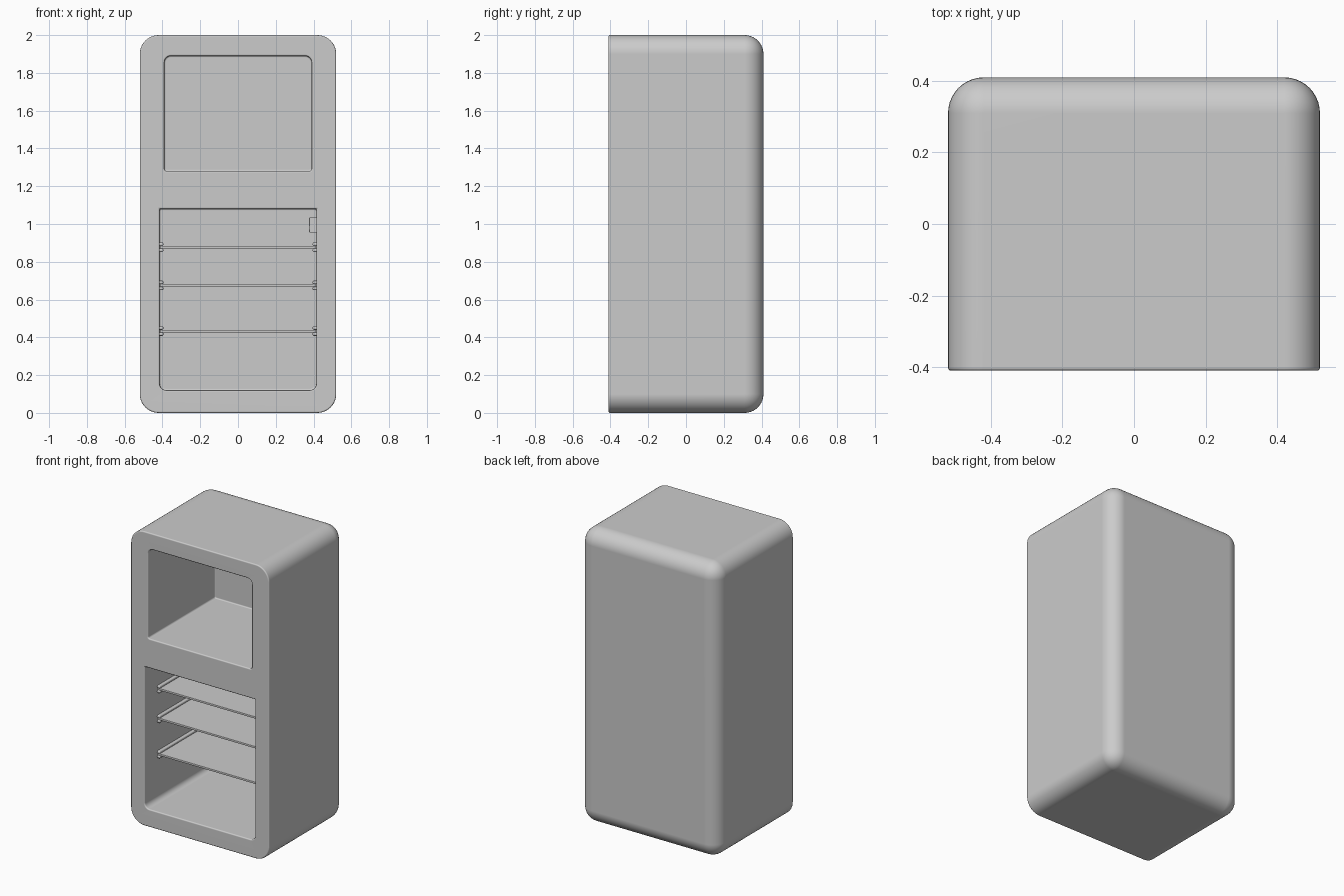
import bpy, bmesh
from mathutils import Vector

if "Cube" in bpy.data.objects:
    bpy.data.objects.remove(bpy.data.objects["Cube"])


def box(name, lo, hi, bevels=()):
    """Box from corner to corner; bevels = [(edge midpoint test, radius, segments)]."""
    lo, hi = Vector(lo), Vector(hi)
    bm = bmesh.new()
    bmesh.ops.create_cube(bm, size=1)
    for v in bm.verts:
        v.co = Vector([(lo[i] + hi[i]) / 2 + v.co[i] * (hi[i] - lo[i]) for i in range(3)])
    mid = (lo + hi) / 2
    for test, radius, segs in bevels:
        edges = [e for e in bm.edges if test(e, (e.verts[0].co + e.verts[1].co) / 2 - mid)]
        bmesh.ops.bevel(bm, geom=edges, offset=radius, offset_type='OFFSET', segments=segs,
                        profile=0.5, affect='EDGES', clamp_overlap=True)
    bmesh.ops.recalc_face_normals(bm, faces=bm.faces)
    me = bpy.data.meshes.new(name)
    bm.to_mesh(me)
    bm.free()
    ob = bpy.data.objects.new(name, me)
    bpy.context.collection.objects.link(ob)
    return ob


def activate(ob):
    bpy.ops.object.select_all(action='DESELECT')
    ob.select_set(True)
    bpy.context.view_layer.objects.active = ob


def smooth(ob):
    activate(ob)
    bpy.ops.object.shade_smooth_by_angle(angle=0.6)
    ob.modifiers.new("normals", 'WEIGHTED_NORMAL').keep_sharp = True


def along_y(e):
    d = e.verts[1].co - e.verts[0].co
    return abs(d.y) > 0.9 * d.length


# Cabinet shell: large radius everywhere except around the front face
not_front = lambda e, m: along_y(e) or m.y > 0
body = box("cabinet", (-0.52, -0.41, 0), (0.52, 0.41, 2), [(not_front, 0.1, 10)])

# Upper and lower compartments, cut out of the shell
upper = box("upper_cutter", (-0.39, -0.6, 1.28), (0.39, 0.31, 1.89),
            [(lambda e, m: along_y(e) and m.z > 0, 0.035, 6),
             (lambda e, m: along_y(e) and m.z < -0.3, 0.012, 4)])
lower = box("lower_cutter", (-0.415, -0.6, 0.12), (0.415, 0.31, 1.08),
            [(lambda e, m: along_y(e) and m.z < 0, 0.035, 6)])
for cutter in (upper, lower):
    cutter.hide_render = True
    mod = body.modifiers.new("cut", 'BOOLEAN')
    mod.object, mod.operation, mod.solver = cutter, 'DIFFERENCE', 'EXACT'

# Fine rounding on the remaining sharp rims
rim = body.modifiers.new("rim", 'BEVEL')
rim.width, rim.segments, rim.limit_method, rim.angle_limit = 0.008, 3, 'ANGLE', 0.9
activate(body)
for mod in list(body.modifiers):
    bpy.ops.object.modifier_apply(modifier=mod.name)
for cutter in (upper, lower):
    bpy.data.objects.remove(cutter)
smooth(body)

# Shelves, each held between a pair of rounded rails on both walls
FRONT, BACK = -0.27, 0.312
for i, z in enumerate((0.877, 0.675, 0.433), 1):
    shelf = box(f"shelf_{i}", (-0.413, FRONT, z - 0.007), (0.413, BACK, z + 0.007),
                [(lambda e, m: m.y < -0.2 and abs(m.x) < 0.1, 0.003, 2)])
    smooth(shelf)
    for s, side in ((-1, "left"), (1, "right")):
        for dz, level in ((-0.016, "lower"), (0.016, "upper")):
            x0, x1 = sorted((s * 0.395, s * 0.418))
            inner = lambda e, m: (m.x * s < -0.005) or (m.y < -0.2 and abs(m.x) < 0.002
                                                       and abs(m.z) > 0.005)
            rail = box(f"rail_{side}_{level}_{i}", (x0, FRONT - 0.005, z + dz - 0.009),
                       (x1, BACK, z + dz + 0.009), [(inner, 0.007, 4)])
            smooth(rail)

# Lamp housing on the right wall of the lower compartment
lamp = box("lamp_housing", (0.375, -0.06, 0.955), (0.418, 0.06, 1.035),
           [(lambda e, m: m.x < -0.01, 0.008, 3)])
smooth(lamp)
